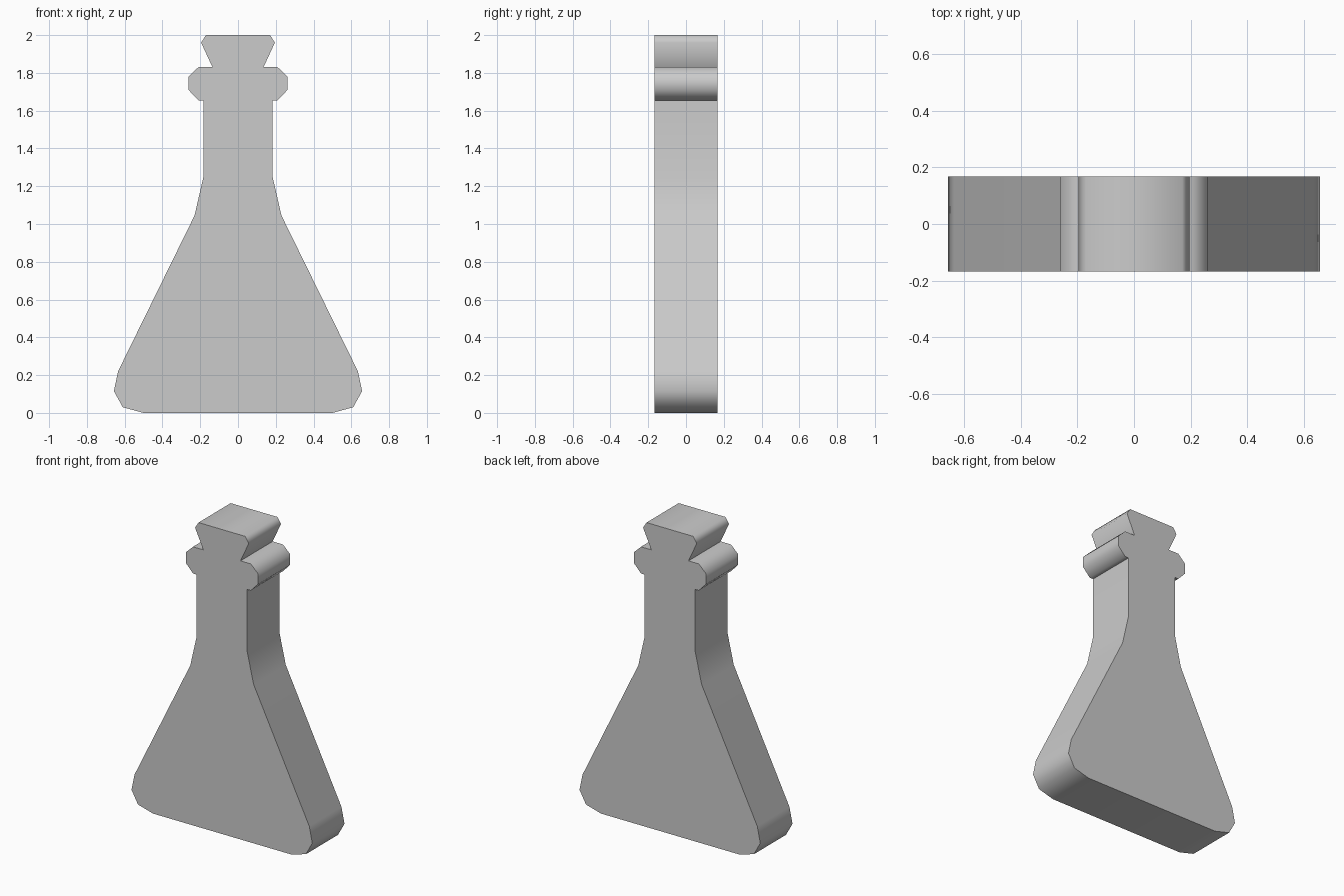
import bpy, bmesh, math

if "Cube" in bpy.data.objects:
    bpy.data.objects.remove(bpy.data.objects["Cube"])

DEPTH = 0.334

# Right half of the silhouette (x, z), bottom to top
base = [(0.50, 0.0), (0.61, 0.03), (0.657, 0.115), (0.635, 0.22)]
neck = [(0.23, 1.045), (0.183, 1.25), (0.183, 1.655)]
collar = [(0.21, 1.655), (0.262, 1.71), (0.262, 1.78), (0.21, 1.83)]
stopper = [(0.135, 1.83), (0.195, 1.96), (0.17, 2.0)]
right = base + neck + collar + stopper
outline = right + [(-x, z) for x, z in reversed(right)]

# Flask: mirrored outline extruded from front to back
bm = bmesh.new()
front = bm.faces.new([bm.verts.new((x, -DEPTH / 2, z)) for x, z in outline])
ext = bmesh.ops.extrude_face_region(bm, geom=[front], use_keep_orig=True)
bmesh.ops.translate(bm, vec=(0, DEPTH, 0),
                    verts=[g for g in ext["geom"] if isinstance(g, bmesh.types.BMVert)])
bmesh.ops.recalc_face_normals(bm, faces=bm.faces)
mesh = bpy.data.meshes.new("flask")
bm.to_mesh(mesh)
bm.free()
flask = bpy.data.objects.new("flask", mesh)
bpy.context.collection.objects.link(flask)

# Smooth rim, crisp front and back edges
bpy.context.view_layer.objects.active = flask
flask.select_set(True)
bpy.ops.object.shade_smooth_by_angle(angle=math.radians(65))
